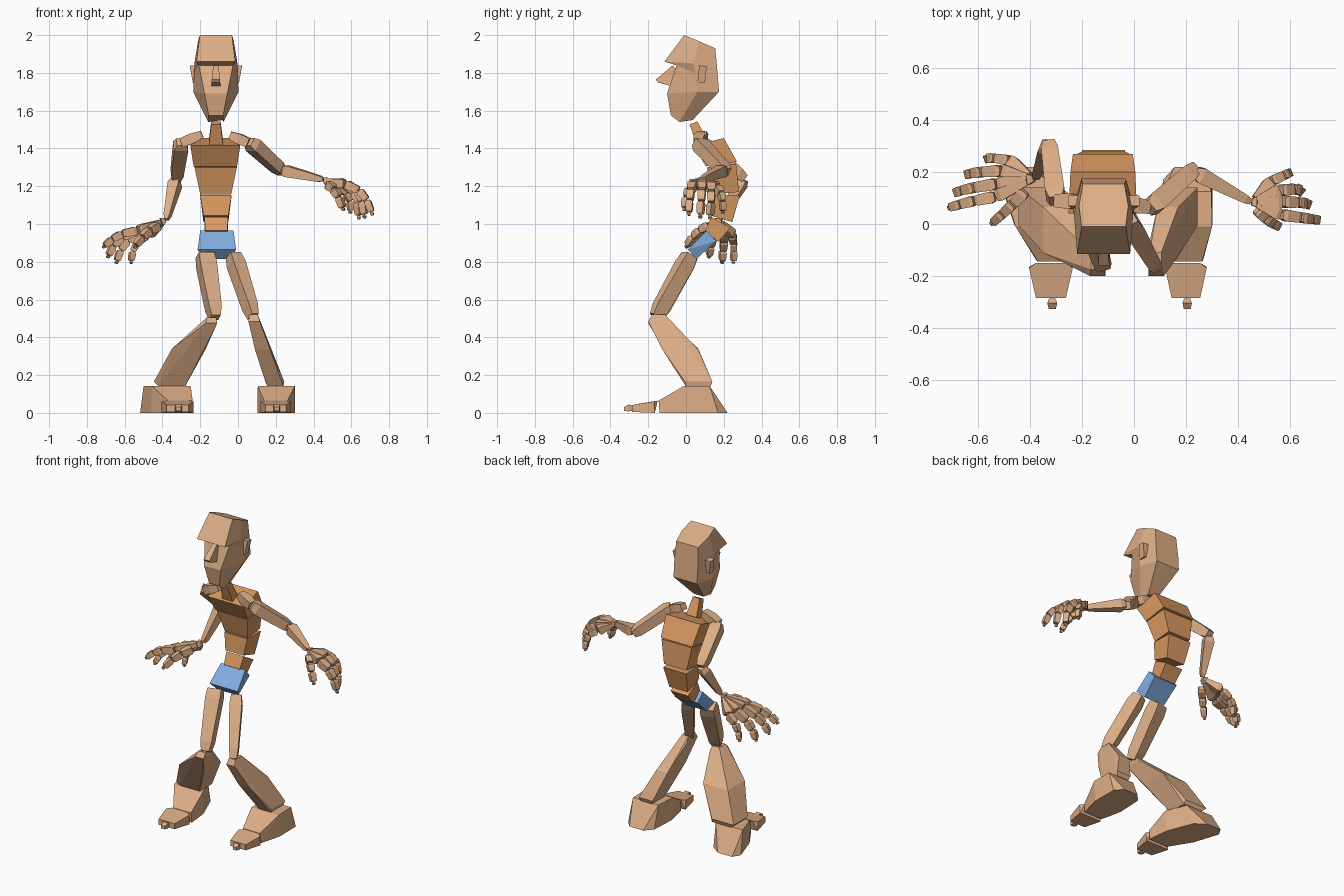
import bpy, bmesh, math
from mathutils import Vector as V


def material(name, rgb):
    m = bpy.data.materials.new(name)
    m.diffuse_color = (*rgb, 1)
    return m


TAN = material("tan", (0.72, 0.42, 0.24))
ORANGE = material("orange", (0.70, 0.32, 0.12))
BLUE = material("blue", (0.22, 0.42, 0.75))


def finish(bm, name, mat):
    bmesh.ops.recalc_face_normals(bm, faces=bm.faces)
    me = bpy.data.meshes.new(name)
    bm.to_mesh(me)
    bm.free()
    me.materials.append(mat)
    bpy.context.collection.objects.link(bpy.data.objects.new(name, me))


def hull(name, groups, mat=TAN):
    """One mesh holding a convex block for each group of points."""
    bm = bmesh.new()
    for pts in groups:
        part = bmesh.new()
        for p in pts:
            part.verts.new(p)
        r = bmesh.ops.convex_hull(part, input=part.verts)
        junk = {g for g in r["geom_interior"] + r["geom_unused"] if isinstance(g, bmesh.types.BMVert)}
        bmesh.ops.delete(part, geom=list(junk), context='VERTS')
        bmesh.ops.dissolve_limit(part, angle_limit=math.radians(3), verts=part.verts, edges=part.edges)
        me = bpy.data.meshes.new("tmp")
        part.to_mesh(me)
        part.free()
        bm.from_mesh(me)
        bpy.data.meshes.remove(me)
    finish(bm, name, mat)


def bone(p, q, sections):
    """Points of a tapered box from p to q; sections are (t, width, depth)."""
    p, q = V(p), V(q)
    rot = (q - p).to_track_quat('Z', 'Y')
    return [p.lerp(q, t) + rot @ V((sx * w / 2, sy * d / 2, 0))
            for t, w, d in sections for sx in (-1, 1) for sy in (-1, 1)]


def rings(rows):
    """Level rectangles (x0, x1, y0, y1, z)."""
    return [(x, y, z) for x0, x1, y0, y1, z in rows for x in (x0, x1) for y in (y0, y1)]


def block(name, cx, rows, mat):
    """Side profile (y, z, half width) spread both ways from cx."""
    hull(name, [[(cx + s * w, y, z) for y, z, w in rows for s in (-1, 1)]], mat)


# Head: lofted rings of front, middle and back pairs (y, z, half width)
CX = -0.117
head = [[(-.01, 2.0, .085), (.07, 1.967, .095), (.155, 1.93, .08)],
        [(-.115, 1.86, .102), (.04, 1.85, .114), (.165, 1.82, .085)],
        [(-.05, 1.84, .09), (.045, 1.80, .115), (.168, 1.79, .086)],
        [(-.10, 1.69, .06), (.06, 1.70, .12), (.175, 1.70, .085)],
        [(-.08, 1.575, .038), (-.035, 1.54, .04), (.035, 1.55, .035)]]
bm = bmesh.new()
loops = []
for row in head:
    pts = [(CX - w, y, z) for y, z, w in row] + [(CX + w, y, z) for y, z, w in reversed(row)]
    loops.append([bm.verts.new(p) for p in pts])
for a, b in zip(loops, loops[1:]):
    for i in range(6):
        j = (i + 1) % 6
        bm.faces.new((a[i], a[j], b[j], b[i]))
bm.faces.new(loops[0])
bm.faces.new(loops[-1])
finish(bm, "head", TAN)

block("nose", CX, [(-.07, 1.84, .014), (-.16, 1.765, .022), (-.15, 1.75, .022), (-.08, 1.73, .024),
                   (-.04, 1.80, .014)], TAN)
for s, side in ((-1, "right"), (1, "left")):
    hull(side + "_ear", [[(CX + s * x, y, z) for y, z, x1 in
                          ((.07, 1.84, .138), (.11, 1.835, .138), (.06, 1.745, .122), (.10, 1.75, .122))
                          for x in (.09, x1)]])

# Neck and torso blocks
hull("neck", [bone((CX, .04, 1.535), (CX, .085, 1.43), [(0, .05, .045), (.4, .06, .05), (1, .075, .06)])], ORANGE)
block("upper_chest", -.12, [(.04, 1.415, .132), (.20, 1.455, .125), (.27, 1.33, .115), (.105, 1.305, .115)], ORANGE)
block("lower_chest", -.118, [(.11, 1.30, .112), (.265, 1.32, .11), (.28, 1.17, .082), (.15, 1.157, .082)], ORANGE)
block("waist", -.117, [(.145, 1.153, .083), (.285, 1.15, .083), (.245, 1.01, .066), (.13, 1.045, .066)], ORANGE)
block("lower_waist", -.115, [(.135, 1.037, .063), (.235, .98, .063), (.17, .905, .058), (.10, .965, .058)], ORANGE)
block("pelvis", -.112, [(.11, .965, .088), (.16, .91, .085), (.055, .815, .075), (.01, .865, .102)], BLUE)

# Legs, feet and toes
hull("right_thigh", [bone((-.175, .02, .835), (-.122, -.155, .505),
                          [(0, .085, .07), (.15, .092, .085), (.85, .07, .08), (1, .05, .06)])])
hull("left_thigh", [bone((-.025, .02, .835), (.08, -.16, .51),
                         [(0, .06, .065), (.15, .075, .08), (.85, .055, .08), (1, .04, .06)])])
hull("right_shin", [rings([(-.165, -.115, -.175, -.11, .505), (-.17, -.11, -.2, -.09, .475),
                           (-.35, -.17, -.11, .065, .34), (-.445, -.285, -.005, .14, .165),
                           (-.42, -.28, 0, .13, .14)])])
hull("left_shin", [rings([(.06, .105, -.18, -.11, .52), (.055, .115, -.2, -.09, .485),
                          (.09, .17, -.125, .065, .335), (.145, .245, -.005, .14, .165),
                          (.155, .24, 0, .13, .14)])])
foot = [(.098, -.01, .143), (.093, .125, .143), (.062, -.145, .065), (.066, -.14, 0),
        (.10, 0, 0), (.095, .17, 0), (.05, .22, 0)]
toes = [(.055, -.15, .065), (.08, -.17, .06), (.08, -.165, 0), (.055, -.285, .042), (.055, -.285, .005)]
tip = [(.012, -.287, .04), (.012, -.287, .01), (.018, -.305, .045), (.018, -.305, .008), (.013, -.328, .03),
       (.013, -.328, .01)]
for side, fx, skew, wide in (("left", .20, .02, 1), ("right", -.305, -.36, 1.05)):
    def place(rows, dx=0):
        return [(fx + dx + skew * max(y + .145, 0) + s * w * wide, y, z) for w, y, z in rows for s in (-1, 1)]
    d = 0 if side == "left" else -.015
    hull(side + "_foot", [place(foot)])
    hull(side + "_toes", [place(toes, d)])
    hull(side + "_toe_tip", [place(tip, d + .005)])

# Shoulders and arms
hull("right_collar", [bone((-.19, .085, 1.475), (-.30, .09, 1.43), [(0, .045, .04), (.5, .06, .055), (1, .05, .05)])])
hull("left_collar", [bone((-.04, .08, 1.47), (.055, .065, 1.43), [(0, .045, .04), (.5, .06, .055), (1, .05, .05)])])
upper = [(0, .05, .05), (.12, .075, .07), (.85, .065, .06), (1, .045, .045)]
fore = [(0, .04, .04), (.12, .062, .06), (.9, .034, .034), (1, .02, .02)]
hull("right_upper_arm", [bone((-.30, .09, 1.435), (-.327, .31, 1.24), upper)])
hull("left_upper_arm", [bone((.06, .06, 1.435), (.235, .215, 1.275), upper)])
hull("right_forearm", [bone((-.328, .305, 1.235), (-.378, .18, 1.025), fore)])
hull("left_forearm", [bone((.235, .20, 1.285), (.45, .085, 1.235), fore)])


def finger(name, knuckle, bend, end, width):
    """Three curled segments and a small tip along a bent path."""
    k, b, e = V(knuckle), V(bend), V(end)
    at = lambda t: k * (1 - t) ** 2 + b * 2 * t * (1 - t) + e * t * t
    groups = []
    for i, (t0, t1) in enumerate(((0, .36), (.38, .66), (.68, .93))):
        w = width * (1 - .1 * i)
        groups.append(bone(at(t0), at(t1), [(0, w * .7, w * .7), (.2, w, w), (.85, w * .9, w * .9), (1, w * .7, w * .7)]))
    groups.append(bone(at(.94), at(1), [(0, .012, .012), (.5, .018, .018), (1, .012, .012)]))
    hull(name, groups)


def hand(side, wrist, knuckles, bends, ends, thumb):
    hull(side + "_wrist", [bone(V(wrist), V(wrist).lerp(V(knuckles[1]), .15), [(0, .025, .025), (1, .04, .04)])])
    palm = []
    for i, k in enumerate(knuckles):
        a = V(wrist).lerp(V(k), .18)
        palm.append(bone(a, V(wrist).lerp(V(k), .95), [(0, .025, .025), (.85, .05, .05), (1, .04, .04)]))
    hull(side + "_palm", palm)
    for n, k, b, e in zip(("index", "middle", "ring", "little"), knuckles, bends, ends):
        finger(f"{side}_{n}_finger", k, b, e, .046 if n != "little" else .04)
    finger(side + "_thumb", *thumb, .046)


hand("right", (-.385, .175, 1.02),
     [(-.535, .105, .965), (-.53, .155, .965), (-.51, .205, .955), (-.48, .245, .94)],
     [(-.65, .085, .955), (-.66, .135, .93), (-.625, .20, .91), (-.57, .26, .90)],
     [(-.715, .062, .875), (-.69, .12, .82), (-.645, .19, .79), (-.565, .25, .79)],
     ((-.42, .125, .99), (-.48, .06, .975), (-.55, .0, .875)))
hand("left", (.452, .085, 1.232),
     [(.57, .035, 1.21), (.575, .085, 1.215), (.565, .13, 1.21), (.53, .165, 1.195)],
     [(.68, .02, 1.19), (.665, .085, 1.19), (.645, .14, 1.18), (.605, .20, 1.17)],
     [(.712, .015, 1.045), (.67, .075, 1.03), (.64, .125, 1.025), (.595, .195, 1.055)],
     ((.475, .055, 1.21), (.52, .005, 1.20), (.56, -.01, 1.07)))
